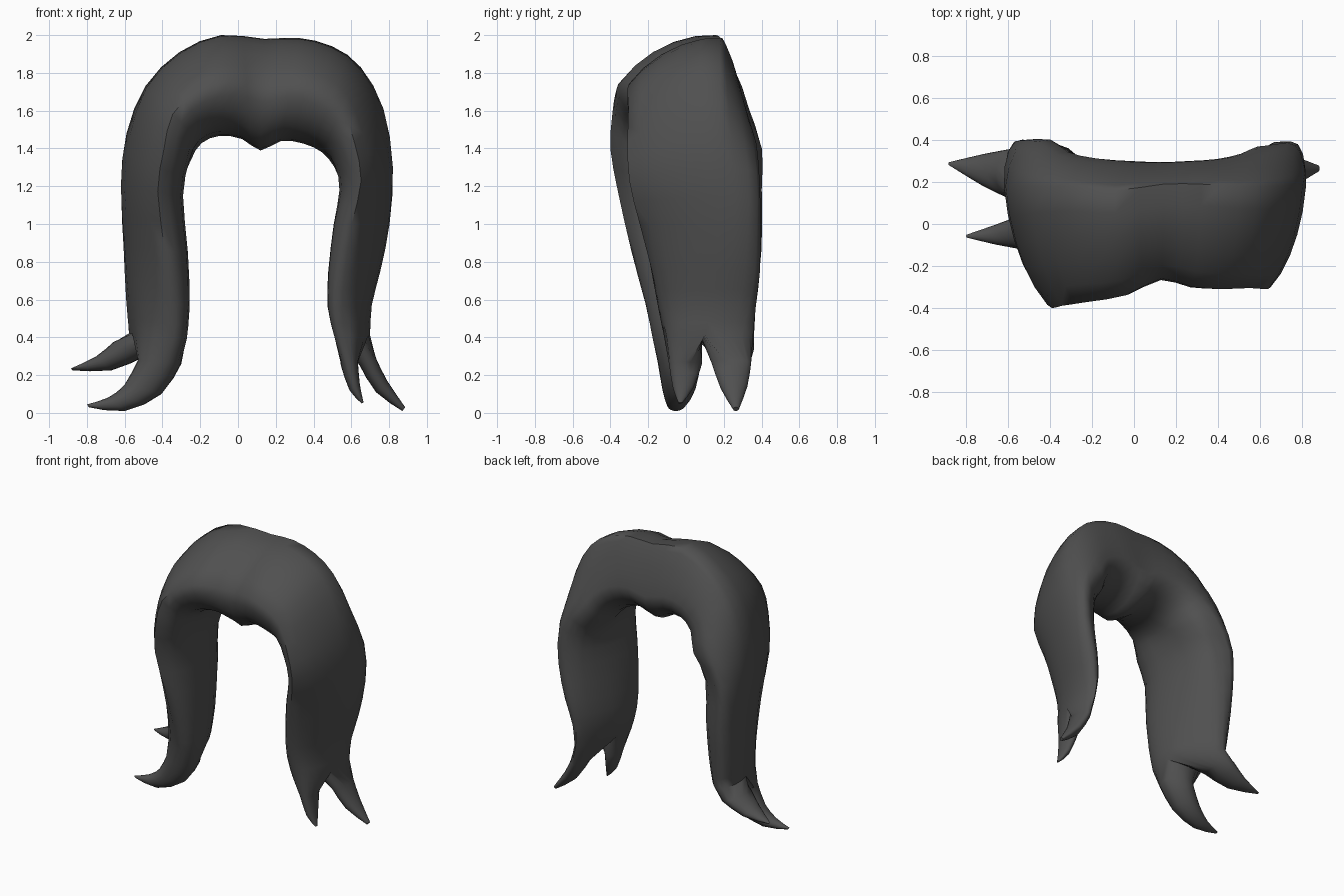
import bpy, bmesh, math
from mathutils import Vector

cube = bpy.data.objects.get("Cube")
if cube:
    bpy.data.objects.remove(cube, do_unlink=True)

hair = bpy.data.materials.new("charcoal hair")
hair.use_nodes = True
COLOUR = (0.08, 0.08, 0.08, 1)
hair.diffuse_color = COLOUR
bsdf = hair.node_tree.nodes["Principled BSDF"]
bsdf.inputs["Base Color"].default_value = COLOUR
bsdf.inputs["Roughness"].default_value = 0.7

SEGMENTS = 20
HALF = SEGMENTS // 2


def section(ox, oz, oy, ix, iz, iy, yf, yb, lean_f, lean_b):
    """Oval ring through an outer, an inner, a front and a back point.
    The leans push the front and back points along the inner-to-outer direction.
    Index 0 is the outer point, HALF the inner one; the back half lies between."""
    outer, inner = Vector((ox, oy, oz)), Vector((ix, iy, iz))
    across = Vector((ox - ix, 0, oz - iz))
    mid = Vector(((ox + ix) / 2, (yf + yb) / 2, (oz + iz) / 2))
    front = Vector((mid.x, yf, mid.z)) + across * lean_f
    back = Vector((mid.x, yb, mid.z)) + across * lean_b
    # quadrants are flatter on the crown than on the hanging locks
    crown = max(0, across.z / across.length) ** 2 if mid.z > 1 else 0
    ring = []
    for k in range(SEGMENTS):
        a = 2 * math.pi * k / SEGMENTS
        c, s = math.cos(a), math.sin(a)
        if s > 0:
            power = 1.05 + crown * 0.75 if c > 0 else 1.15
        else:
            power = 0.9 + crown * (0.1 if c > 0 else 0.25)
        ring.append(mid + ((outer if c > 0 else inner) - mid) * abs(c) ** power
                    + ((back if s > 0 else front) - mid) * abs(s) ** power)
    return ring


def refine(stations):
    """Insert one smooth in-between station in every gap."""
    out = []
    last = len(stations) - 1
    for i in range(last):
        p0, p3 = stations[max(i - 1, 0)], stations[min(i + 2, last)]
        p1, p2 = stations[i], stations[i + 1]
        out += [p1, [(9 * (b + c) - a - d) / 16 for a, b, c, d in zip(p0, p1, p2, p3)]]
    return out + [stations[last]]


def bridge(bm, rings):
    for a, b in zip(rings, rings[1:]):
        for k in range(SEGMENTS):
            n = (k + 1) % SEGMENTS
            bm.faces.new((a[k], a[n], b[n], b[k]))


def make_rings(bm, stations):
    return [[bm.verts.new(p) for p in section(*st)] for st in refine(stations)]


def tip_station(ox, oz, ix, iz, yf, yb):
    y = (yf + yb) / 2
    return (ox, oz, y, ix, iz, y, yf, yb, 0, 0)


def split_tips(bm, ring, front_tip, back_tip):
    """Divide the end ring of a lock along a seam and grow two pointed tips."""
    seam = [bm.verts.new(ring[0].co.lerp(ring[HALF].co, k / HALF)) for k in range(1, HALF)]
    front_start = [ring[0]] + seam + ring[HALF:]
    back_start = ring[:HALF + 1] + seam[::-1]
    for start, tip in ((front_start, front_tip), (back_start, back_tip)):
        rings = [start] + make_rings(bm, [tip_station(*st) for st in tip])
        bridge(bm, rings)
        bm.faces.new(rings[-1])


# Stations: outer x, z, y, inner x, z, y, front y, back y, front lean, back lean
right_side = [
    (-.56, .42, .10, -.275, .39, .03, -.165, .36, -.10, .28),
    (-.58, .60, .13, -.265, .57, .05, -.215, .37, -.15, .22),
    (-.60, .88, .16, -.275, .85, .06, -.29, .385, -.15, .15),
    (-.62, 1.20, .18, -.295, 1.15, .06, -.36, .37, -.10, .05),
    (-.59, 1.48, .18, -.26, 1.34, .02, -.40, .375, -.10, -.22),
    (-.49, 1.73, .18, -.20, 1.435, -.04, -.39, .33, 0, -.20),
    (-.31, 1.91, .18, -.10, 1.475, -.07, -.37, .31, .03, -.18),
    (-.09, 2.00, .16, .02, 1.46, -.07, -.34, .30, .05, -.18),
]
parting = [(.14, 1.98, .19, .12, 1.40, -.07, -.26, .295, .06, -.18)]
left_side = [
    (.32, 1.985, .19, .23, 1.45, -.07, -.30, .30, .05, -.18),
    (.50, 1.94, .18, .35, 1.435, -.06, -.31, .31, .03, -.18),
    (.65, 1.83, .18, .45, 1.39, -.03, -.305, .335, 0, -.20),
    (.77, 1.61, .18, .515, 1.31, .02, -.31, .37, -.10, -.20),
    (.82, 1.30, .18, .54, 1.18, .06, -.30, .37, -.10, .05),
    (.795, 1.00, .17, .52, 1.00, .07, -.245, .38, -.20, .18),
    (.745, .75, .16, .49, .75, .06, -.18, .39, -.20, .20),
    (.70, .57, .14, .485, .56, .06, -.14, .37, -.20, .22),
    (.69, .41, .10, .52, .41, .06, -.105, .355, -.25, .27),
]

bm = bmesh.new()
arch = make_rings(bm, right_side + parting + left_side)
bridge(bm, arch)

# Tip stations: outer x, z, inner x, z, front y, back y
split_tips(bm, arch[0], front_tip=[
    (-.53, .28, -.30, .26, -.15, .08),
    (-.60, .15, -.405, .10, -.125, .05),
    (-.69, .08, -.60, .01, -.10, .0),
    (-.80, .045, -.79, .03, -.065, -.05),
], back_tip=[
    (-.66, .375, -.49, .30, .12, .36),
    (-.75, .30, -.67, .225, .18, .335),
    (-.885, .235, -.875, .225, .28, .295),
])
split_tips(bm, arch[-1], front_tip=[
    (.635, .27, .545, .25, -.09, .085),
    (.645, .15, .59, .12, -.07, .04),
    (.665, .055, .655, .05, -.04, -.02),
], back_tip=[
    (.735, .28, .645, .25, .135, .345),
    (.79, .17, .73, .11, .18, .325),
    (.885, .03, .87, .01, .25, .28),
])

bmesh.ops.recalc_face_normals(bm, faces=bm.faces)
mesh = bpy.data.meshes.new("hair")
bm.to_mesh(mesh)
bm.free()
mesh.materials.append(hair)
hair_piece = bpy.data.objects.new("hair", mesh)
bpy.context.collection.objects.link(hair_piece)
bpy.ops.object.select_all(action='DESELECT')
hair_piece.select_set(True)
bpy.context.view_layer.objects.active = hair_piece
bpy.ops.object.shade_smooth_by_angle(angle=math.radians(60))
